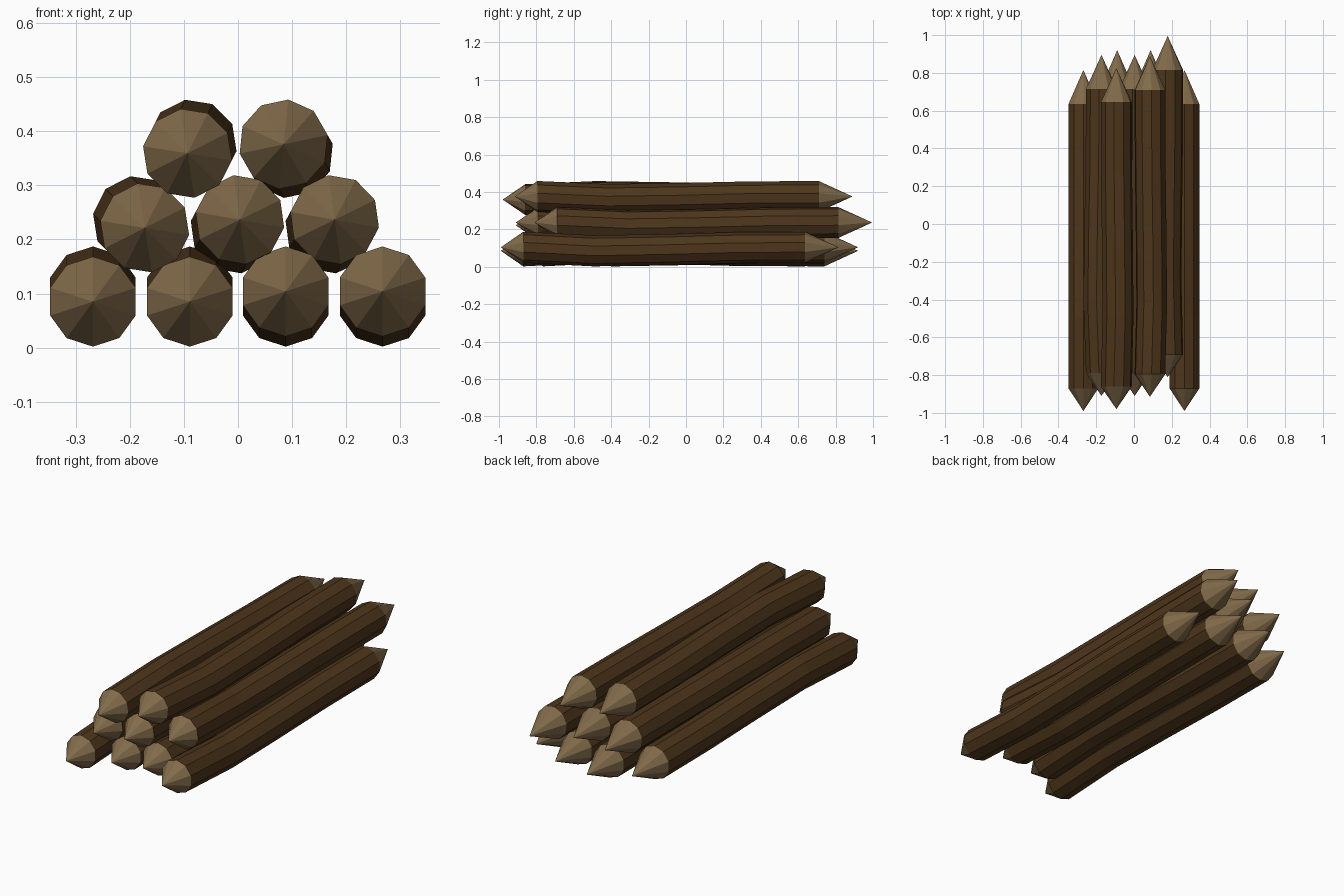
import bpy, bmesh
from math import sin, cos, radians, pi

if "Cube" in bpy.data.objects:
    bpy.data.objects.remove(bpy.data.objects["Cube"])

def material(name, rgb):
    m = bpy.data.materials.new(name)
    m.diffuse_color = (*rgb, 1)
    m.use_nodes = True
    m.node_tree.nodes["Principled BSDF"].inputs["Base Color"].default_value = m.diffuse_color
    return m

BARK = material("bark", (0.075, 0.036, 0.011))
CUT = material("cut_wood", (0.22, 0.145, 0.068))
SIDES, RADIUS = 10, 0.083
LENGTH, FRONT_TIP, BACK_TIP = 1.805, 0.12, 0.18
# slight sideways bend along the log: (fraction of body, offset)
BEND = [(0, 0.0095), (0.25, -0.0095), (0.5, -0.003), (0.75, 0.007), (1, 0.0095)]

def stake(name, x, z, front, roll):
    """Ten-sided bent log, sharpened at both ends; roll turns it about y."""
    a = radians(roll)
    body = LENGTH - FRONT_TIP - BACK_TIP
    bm = bmesh.new()

    def point(r, ang, off, y):
        return bm.verts.new((x + sin(a) * off + r * sin(ang + a), y,
                             z + cos(a) * off + r * cos(ang + a)))

    rings = [[point(RADIUS, 2 * pi * i / SIDES, off, front + FRONT_TIP + t * body)
              for i in range(SIDES)] for t, off in BEND]
    tip_f = point(0, 0, BEND[0][1], front)
    tip_b = point(0, 0, BEND[-1][1], front + LENGTH)
    for i in range(SIDES):
        j = (i + 1) % SIDES
        # bark
        for r, s in zip(rings, rings[1:]):
            bm.faces.new((r[i], r[j], s[j], s[i]))
        # sharpened ends
        bm.faces.new((tip_f, rings[0][j], rings[0][i])).material_index = 1
        bm.faces.new((tip_b, rings[-1][i], rings[-1][j])).material_index = 1
    bmesh.ops.recalc_face_normals(bm, faces=bm.faces)
    me = bpy.data.meshes.new(name)
    bm.to_mesh(me)
    bm.free()
    me.materials.append(BARK)
    me.materials.append(CUT)
    bpy.context.collection.objects.link(bpy.data.objects.new(name, me))

# rows: name, height, [(x, front tip y, roll)]
ROWS = [
    ("bottom_log", 0.0945, [(-0.268, -0.99, 180), (-0.089, -0.885, 180),
                            (0.088, -0.885, 0), (0.267, -0.99, 0)]),
    ("middle_log", 0.228, [(-0.179, -0.91, 135), (-0.001, -0.91, 28),
                           (0.174, -0.81, 28)]),
    ("top_log", 0.3675, [(-0.089, -0.98, 207), (0.089, -0.915, -30)]),
]
for name, z, logs in ROWS:
    for n, (x, front, roll) in enumerate(logs, 1):
        stake(f"{name}_{n}", x, z, front, roll)
